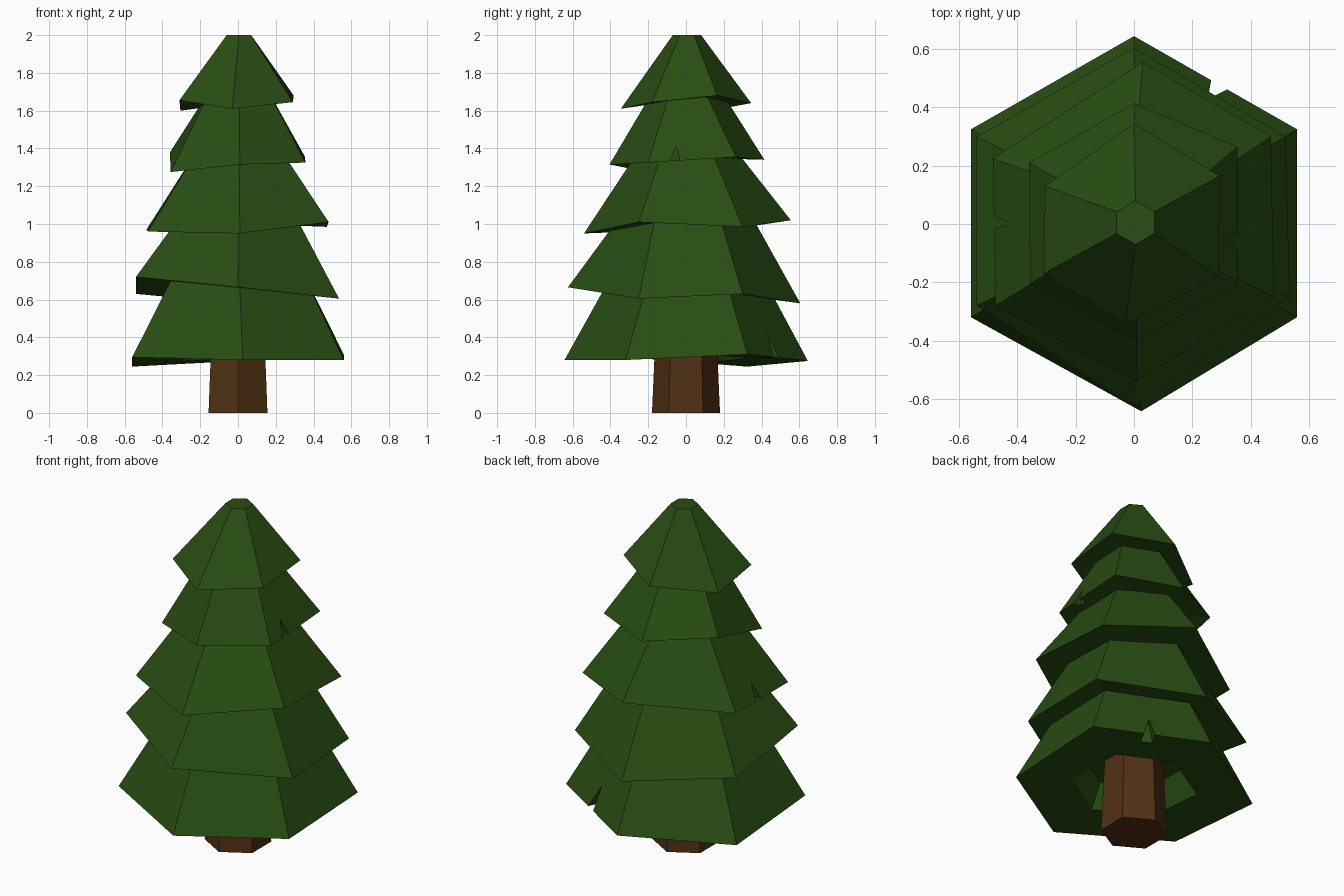
import bpy, bmesh, math
from mathutils import Matrix, Vector

if "Cube" in bpy.data.objects:
    bpy.data.objects.remove(bpy.data.objects["Cube"])


def material(name, rgb):
    m = bpy.data.materials.new(name)
    m.diffuse_color = (*rgb, 1)
    m.use_nodes = True
    m.node_tree.nodes["Principled BSDF"].inputs["Base Color"].default_value = m.diffuse_color
    return m


GREEN = material("leaf green", (0.021, 0.074, 0.006))
BROWN = material("bark brown", (0.08, 0.03, 0.007))


def hex_ring(radius, z, cx=0.0, cy=0.0):
    """Six points, starting at the front corner and going anticlockwise."""
    return [Vector((cx + radius * math.cos(math.radians(-90 + 60 * i)),
                    cy + radius * math.sin(math.radians(-90 + 60 * i)), z)) for i in range(6)]


def loft(name, rings, mat):
    """Closed solid through a list of six-sided rings, capped at both ends."""
    bm = bmesh.new()
    vs = [[bm.verts.new(p) for p in ring] for ring in rings]
    for a, b in zip(vs, vs[1:]):
        for i in range(6):
            j = (i + 1) % 6
            bm.faces.new((a[i], a[j], b[j], b[i]))
    bm.faces.new(vs[0])
    bm.faces.new(vs[-1])
    bmesh.ops.recalc_face_normals(bm, faces=bm.faces)
    mesh = bpy.data.meshes.new(name)
    bm.to_mesh(mesh)
    bm.free()
    mesh.materials.append(mat)
    ob = bpy.data.objects.new(name, mesh)
    bpy.context.collection.objects.link(ob)
    return ob


def notch(tier, angle, r_in, r_out, side, z_low, z_tip, width):
    """Cut a narrow V into the rim of a tier at the given direction."""
    bm = bmesh.new()
    profile = [(side - width / 2, z_low), (side + width / 2, z_low), (side + width * 0.15, z_tip)]
    a = [bm.verts.new((r_in, s, z)) for s, z in profile]
    b = [bm.verts.new((r_out, s, z)) for s, z in profile]
    bm.faces.new(a)
    bm.faces.new(b)
    for i in range(3):
        j = (i + 1) % 3
        bm.faces.new((a[i], a[j], b[j], b[i]))
    bmesh.ops.recalc_face_normals(bm, faces=bm.faces)
    bm.transform(Matrix.Rotation(math.radians(angle), 4, 'Z'))
    mesh = bpy.data.meshes.new("notch_cutter")
    bm.to_mesh(mesh)
    bm.free()
    mesh.materials.append(GREEN)
    cutter = bpy.data.objects.new("notch_cutter", mesh)
    bpy.context.collection.objects.link(cutter)
    cutter.hide_render = True
    cutter.hide_set(True)
    mod = tier.modifiers.new("notch", 'BOOLEAN')
    mod.operation = 'DIFFERENCE'
    mod.solver = 'EXACT'
    mod.object = cutter


# Trunk
loft("trunk", [hex_ring(0.18, 0), hex_ring(0.165, 0.34), hex_ring(0.15, 0.65)], BROWN)

# Foliage tiers: uneven rim corners (x, y, z), then top radius, top height
tiers = [
    ([(0.025, -0.643, 0.28), (0.56, -0.32, 0.28), (0.56, 0.325, 0.31),
      (0, 0.645, 0.275), (-0.56, 0.325, 0.245), (-0.56, -0.32, 0.295)], 0.37, 0.78),
    ([(0, -0.625, 0.665), (0.535, -0.25, 0.605), (0.52, 0.30, 0.63),
      (0, 0.605, 0.58), (-0.54, 0.30, 0.63), (-0.54, -0.28, 0.72)], 0.31, 1.10),
    ([(0.01, -0.54, 0.95), (0.48, -0.25, 1.01), (0.47, 0.30, 0.985),
      (0.03, 0.555, 1.02), (-0.485, 0.225, 0.97), (-0.475, -0.28, 0.96)], 0.235, 1.42),
    ([(0.01, -0.405, 1.315), (0.357, -0.20, 1.325), (0.355, 0.265, 1.355),
      (0, 0.415, 1.34), (-0.36, 0.21, 1.38), (-0.357, -0.205, 1.275)], 0.17, 1.72),
    ([(-0.03, -0.345, 1.61), (0.29, -0.18, 1.645), (0.295, 0.165, 1.68),
      (0, 0.345, 1.64), (-0.305, 0.13, 1.60), (-0.31, -0.17, 1.655)], 0.075, 2.0),
]
foliage = []
for n, (corners, r_top, z_top) in enumerate(tiers, 1):
    rim = [Vector(c) for c in corners]
    z_mid = sum(c.z for c in rim) / 6
    # underside ring leading to a hollow around the trunk
    hole = [Vector((c.x * 0.53, c.y * 0.53, z_mid + (c.z - z_mid) * 0.5 + 0.01)) for c in rim]
    inner = [Vector((c.x * 0.42, c.y * 0.42, z_mid + 0.15)) for c in rim]
    top = hex_ring(r_top, z_top, 0.005, 0.005)
    foliage.append(loft(f"foliage_tier_{n}", [top, rim, hole, inner], GREEN))

# Small splits in three of the rims
notch(foliage[0], 60, 0.47, 0.8, -0.02, 0.22, 0.42, 0.10)
notch(foliage[2], 180, 0.43, 0.7, -0.01, 0.90, 1.06, 0.07)
notch(foliage[3], 0, 0.31, 0.5, -0.065, 1.27, 1.42, 0.09)
